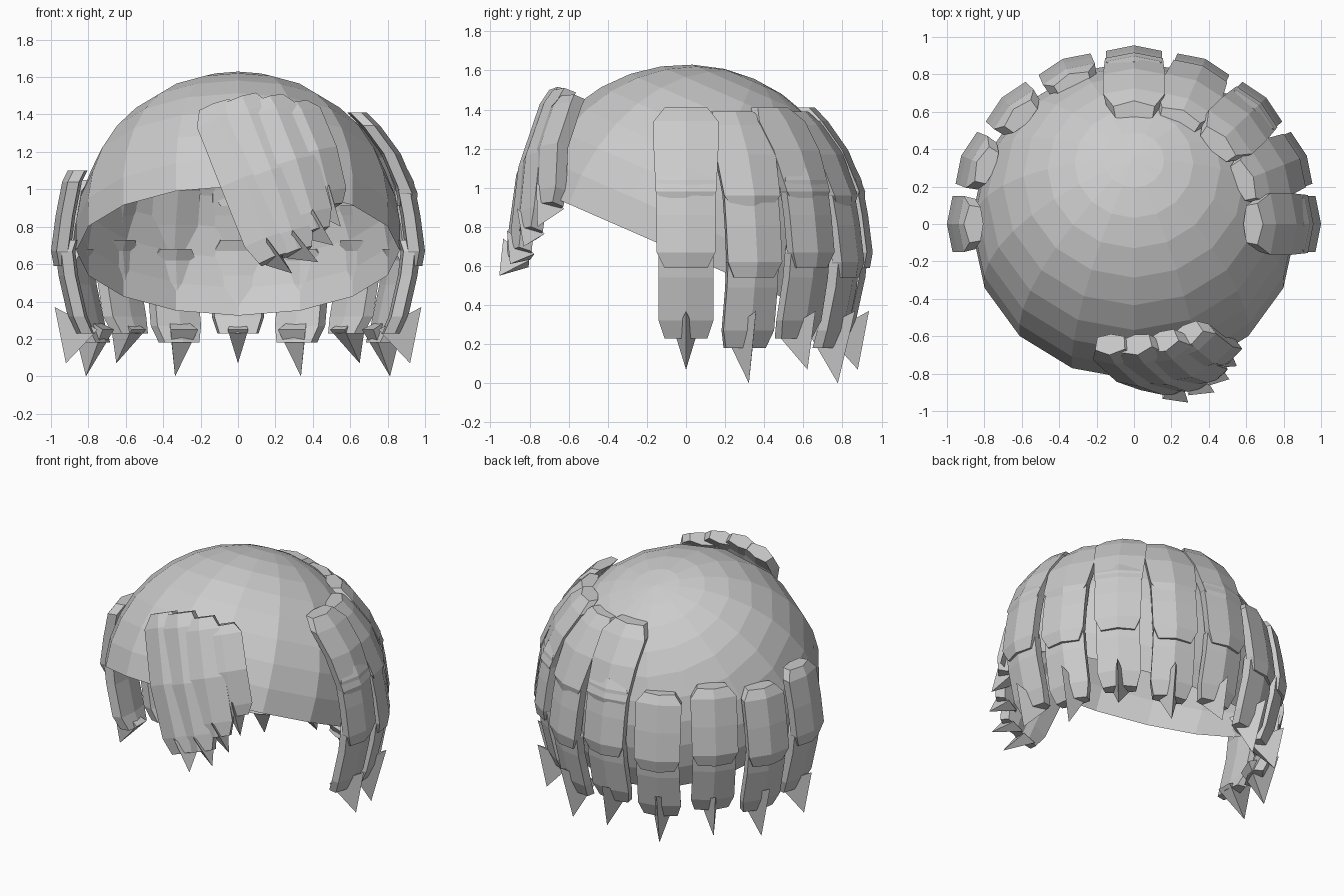
import bpy, bmesh
from math import sin, cos, radians, pi
from mathutils import Vector, Matrix

if "Cube" in bpy.data.objects:
    bpy.data.objects.remove(bpy.data.objects["Cube"])

grey = bpy.data.materials.new("hair_grey")
grey.use_nodes = True
colour = (0.6, 0.6, 0.6, 1)
grey.diffuse_color = colour
grey.node_tree.nodes["Principled BSDF"].inputs["Base Color"].default_value = colour


def finish(name, bm):
    bmesh.ops.recalc_face_normals(bm, faces=bm.faces)
    mesh = bpy.data.meshes.new(name)
    bm.to_mesh(mesh)
    bm.free()
    mesh.materials.append(grey)
    obj = bpy.data.objects.new(name, mesh)
    bpy.context.collection.objects.link(obj)
    return obj


def loft(bm, sections):
    """Skin matching closed sections and cap both ends."""
    loops = [[bm.verts.new(p) for p in s] for s in sections]
    n = len(loops[0])
    for a, b in zip(loops, loops[1:]):
        for i in range(n):
            j = (i + 1) % n
            bm.faces.new((a[i], a[j], b[j], b[i]))
    bm.faces.new(loops[0])
    bm.faces.new(loops[-1])


def section(ridge, side, out, half, thick):
    """Six-sided strand section with a raised centre ridge."""
    edge, back = ridge - out * 0.03, ridge - out * thick
    return [ridge, edge + side * half, back + side * half * 0.9,
            back - out * 0.015, back - side * half * 0.9, edge - side * half]


def spike(bm, tip, outer, inner, side, half):
    """Three-sided pointed end."""
    t, o, a, b = [bm.verts.new(p) for p in
                  (tip, outer, inner + side * half, inner - side * half)]
    for f in ((t, o, a), (t, b, o), (t, a, b), (o, b, a)):
        bm.faces.new(f)


# Skull cap: tilted dome, open below
R, SEGS, RINGS = 0.87, 16, 9
bm = bmesh.new()
tilt = Matrix.Translation((0, 0, 0.76)) @ Matrix.Rotation(radians(-23.6), 4, "X")
pole = bm.verts.new(tilt @ Vector((0, 0, R)))
previous = None
for k in range(1, RINGS + 1):
    a = radians(96.4) * k / RINGS
    ring = [bm.verts.new(tilt @ Vector((R * sin(a) * cos(2 * pi * i / SEGS),
                                        R * sin(a) * sin(2 * pi * i / SEGS),
                                        R * cos(a)))) for i in range(SEGS)]
    for i in range(SEGS):
        j = (i + 1) % SEGS
        if previous:
            bm.faces.new((previous[i], ring[i], ring[j], previous[j]))
        else:
            bm.faces.new((pole, ring[i], ring[j]))
    previous = ring
finish("hair_cap", bm)

# Strand tiers: (radius, height, half width) from top to bottom
UPPER = [(0.69, 1.41, 0.11), (0.76, 1.34, 0.165), (0.87, 1.19, 0.165),
         (0.96, 0.98, 0.155), (0.955, 0.91, 0.10)]
MIDDLE = [(0.91, 1.10, 0.10), (0.94, 1.04, 0.15), (0.975, 0.86, 0.15),
          (1.0, 0.67, 0.15), (0.985, 0.59, 0.11)]
LOWER = [(0.955, 0.73, 0.10), (0.975, 0.67, 0.14), (0.96, 0.54, 0.14),
         (0.91, 0.32, 0.14), (0.87, 0.23, 0.11)]


def strand(name, angle, tier, drop, pointed=False, odd=False):
    out = Vector((cos(angle), sin(angle), 0))
    side = Vector((-sin(angle), cos(angle), 0))

    def at(r, z):
        return Vector((r * out.x, r * 0.955 * out.y, z))

    bm = bmesh.new()
    loft(bm, [section(at(r, z - drop), side, out, half, 0.09)
              for r, z, half in tier])
    if pointed:
        spike(bm, at(0.88 if odd else 0.92, 0.0 if odd else 0.07),
              at(0.98, 0.37), at(0.75, 0.25), side, 0.08 if odd else 0.055)
    finish(name, bm)


# Ring of strands round the sides and back; upper tier only on the left half
for k in range(9):
    angle = k * pi / 8
    odd = k % 2
    strand(f"lower_strand_{k}", angle, LOWER, 0.05 * odd, True, bool(odd))
    strand(f"middle_strand_{k}", angle, MIDDLE, 0.05 * odd)
    if k <= 4:
        strand(f"upper_strand_{k}", angle, UPPER, 0.02 * odd)

# Swept fringe: overlapping strands given by top, bottom and tip
FRINGE = [((-0.13, -0.70, 1.46), (0.19, -0.92, 0.64), (0.29, -0.955, 0.55)),
          ((0.02, -0.70, 1.50), (0.32, -0.90, 0.68), (0.43, -0.90, 0.61)),
          ((0.17, -0.68, 1.50), (0.42, -0.85, 0.79), (0.51, -0.83, 0.70)),
          ((0.31, -0.64, 1.47), (0.50, -0.75, 0.92), (0.55, -0.76, 0.80))]
# Position along the strand, half width, outward bulge
STEPS = [(0, 0.085, 0), (0.1, 0.13, 0.03), (0.5, 0.13, 0.06),
         (0.88, 0.125, 0.02), (1, 0.085, 0)]
for k, points in enumerate(FRINGE):
    top, end, tip = map(Vector, points)
    along = (end - top).normalized()
    mid = (top + end) / 2
    out = Vector((mid.x, mid.y, 0))
    out = (out - along * out.dot(along)).normalized()
    side = along.cross(out)
    bm = bmesh.new()
    loft(bm, [section(top.lerp(end, t) + out * bulge, side, out, half, 0.10)
              for t, half, bulge in STEPS])
    spike(bm, tip, end - along * 0.1 + out * 0.04, end - out * 0.12, side, 0.05)
    finish(f"fringe_strand_{k}", bm)
